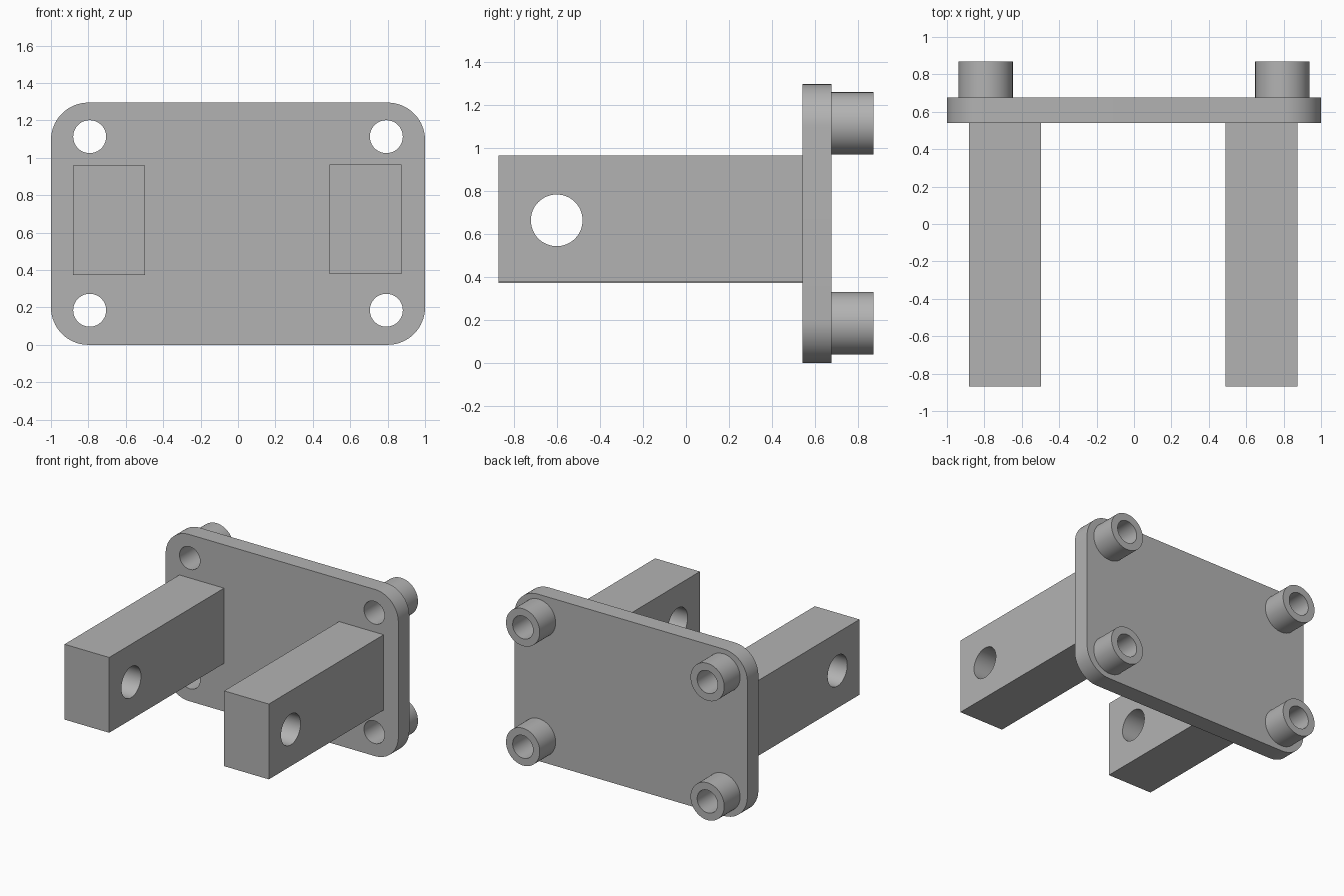
import bpy, bmesh, math
from mathutils import Matrix, Vector

if "Cube" in bpy.data.objects:
    bpy.data.objects.remove(bpy.data.objects["Cube"])

GREY = (0.45, 0.45, 0.45, 1)
steel = bpy.data.materials.new("plain grey")
steel.use_nodes = True
steel.diffuse_color = GREY
steel.node_tree.nodes["Principled BSDF"].inputs["Base Color"].default_value = GREY

PLATE_FRONT, PLATE_BACK, HEIGHT = 0.54, 0.675, 1.295
ARM_FRONT, BOSS_END = -0.87, 0.87
CORNER, BOSS_R, BORE_R, PIN_R = 0.2, 0.145, 0.088, 0.12
MOUNTS = [(x, z) for x in (-0.793, 0.793) for z in (0.185, 1.113)]


def make_object(name, bm):
    bmesh.ops.recalc_face_normals(bm, faces=bm.faces)
    mesh = bpy.data.meshes.new(name)
    bm.to_mesh(mesh)
    bm.free()
    mesh.materials.append(steel)
    obj = bpy.data.objects.new(name, mesh)
    bpy.context.collection.objects.link(obj)
    return obj


def box(name, low, high):
    low, high = Vector(low), Vector(high)
    bm = bmesh.new()
    place = Matrix.Translation((low + high) / 2) @ Matrix.Diagonal((*(high - low), 1))
    bmesh.ops.create_cube(bm, size=1, matrix=place)
    return make_object(name, bm)


def rod(name, centre, radius, length, axis):
    turn = Matrix.Rotation(math.pi / 2, 4, "X" if axis == "Y" else "Y")
    bm = bmesh.new()
    bmesh.ops.create_cone(bm, cap_ends=True, segments=64, radius1=radius, radius2=radius,
                          depth=length, matrix=Matrix.Translation(centre) @ turn)
    return make_object(name, bm)


def drill(obj, cutters):
    # Bake the cuts into the mesh, then discard the cutters
    for cutter in cutters:
        mod = obj.modifiers.new("hole", "BOOLEAN")
        mod.operation, mod.solver, mod.object = "DIFFERENCE", "EXACT", cutter
    graph = bpy.context.evaluated_depsgraph_get()
    mesh = bpy.data.meshes.new_from_object(obj.evaluated_get(graph))
    obj.modifiers.clear()
    obj.data = mesh
    for cutter in cutters:
        bpy.data.objects.remove(cutter)


def bore(x, z):
    return rod("bore_cutter", (x, 0.7, z), BORE_R, 0.8, "Y")


# Mounting plate with rounded corners
bm = bmesh.new()
outline = []
for i, (sx, top) in enumerate([(1, 1), (-1, 1), (-1, 0), (1, 0)]):
    cx, cz = sx * (1 - CORNER), HEIGHT - CORNER if top else CORNER
    for step in range(17):
        a = (i + step / 16) * math.pi / 2
        outline.append(bm.verts.new((cx + CORNER * math.cos(a), PLATE_FRONT,
                                     cz + CORNER * math.sin(a))))
face = bm.faces.new(outline)
extruded = bmesh.ops.extrude_face_region(bm, geom=[face], use_keep_orig=True)["geom"]
bmesh.ops.translate(bm, vec=(0, PLATE_BACK - PLATE_FRONT, 0),
                    verts=[v for v in extruded if isinstance(v, bmesh.types.BMVert)])
plate = make_object("mounting_plate", bm)
drill(plate, [bore(x, z) for x, z in MOUNTS])
parts = [plate]

# Hollow bosses behind each corner hole
for x, z in MOUNTS:
    name = ("upper" if z > 0.5 else "lower") + ("_left" if x > 0 else "_right") + "_boss"
    boss = rod(name, (x, (PLATE_BACK + BOSS_END) / 2, z), BOSS_R, BOSS_END - PLATE_BACK, "Y")
    drill(boss, [bore(x, z)])
    parts.append(boss)

# Pair of arms with a cross pin hole
for name, x0, x1, z0, z1 in [("right_arm", -0.882, -0.498, 0.373, 0.958),
                             ("left_arm", 0.49, 0.874, 0.378, 0.963)]:
    arm = box(name, (x0, ARM_FRONT, z0), (x1, PLATE_FRONT, z1))
    drill(arm, [rod("pin_cutter", ((x0 + x1) / 2, -0.6, 0.663), PIN_R, 1, "X")])
    parts.append(arm)

# Smooth the round walls, keep the edges sharp
bpy.ops.object.select_all(action="DESELECT")
for obj in parts:
    obj.select_set(True)
bpy.context.view_layer.objects.active = plate
bpy.ops.object.shade_smooth_by_angle(angle=math.radians(30))
